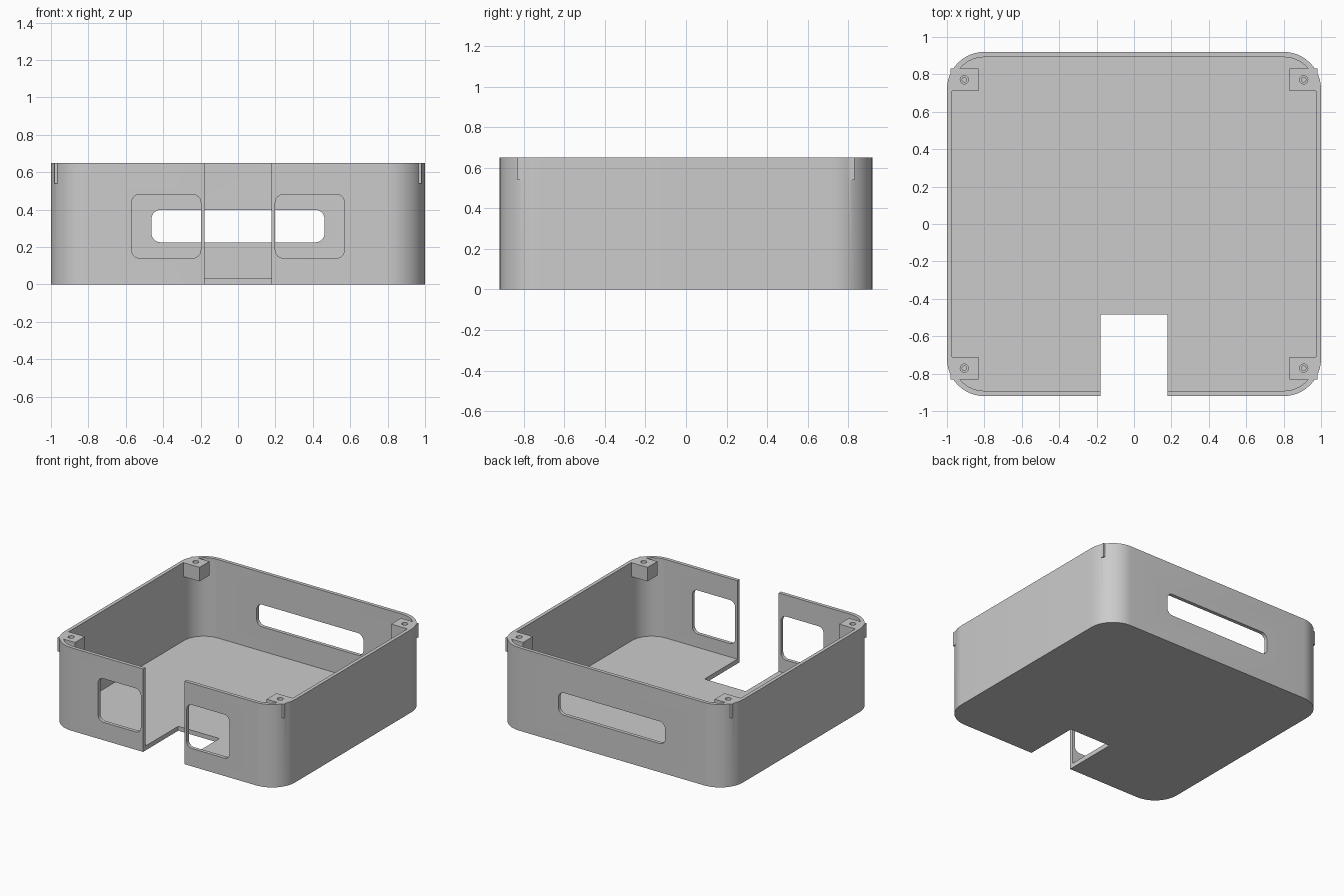
import bpy
import bmesh
from math import sin, cos, pi, radians
from mathutils import Matrix, Vector

cube = bpy.data.objects.get("Cube")
if cube:
    bpy.data.objects.remove(cube, do_unlink=True)

grey = bpy.data.materials.new("light_grey")
grey.use_nodes = True
grey.diffuse_color = (0.6, 0.6, 0.6, 1)
grey.node_tree.nodes["Principled BSDF"].inputs["Base Color"].default_value = (0.6, 0.6, 0.6, 1)

HX, HY, HEIGHT = 1.0, 0.92, 0.65
WALL, FLOOR, RADIUS = 0.028, 0.035, 0.2


def rounded_rect(hx, hy, r, steps=12):
    """Counter-clockwise outline centred on the origin."""
    if r == 0:
        return [(hx, hy), (-hx, hy), (-hx, -hy), (hx, -hy)]
    points = []
    corners = [(1, 1), (-1, 1), (-1, -1), (1, -1)]
    for quarter, (sx, sy) in enumerate(corners):
        for i in range(steps + 1):
            a = (quarter + i / steps) * pi / 2
            points.append((sx * (hx - r) + r * cos(a), sy * (hy - r) + r * sin(a)))
    return points


def prism(name, outline, depth, origin, upright=False):
    """Extrude an outline along z, or along -y when upright."""
    bm = bmesh.new()
    face = bm.faces.new([bm.verts.new((x, y, 0)) for x, y in outline])
    top = bmesh.ops.extrude_face_region(bm, geom=[face])["geom"]
    verts = [v for v in top if isinstance(v, bmesh.types.BMVert)]
    bmesh.ops.translate(bm, vec=(0, 0, depth), verts=verts)
    bmesh.ops.recalc_face_normals(bm, faces=bm.faces)
    if upright:
        bm.transform(Matrix.Rotation(pi / 2, 4, "X"))
    bm.transform(Matrix.Translation(Vector(origin)))
    mesh = bpy.data.meshes.new(name)
    bm.to_mesh(mesh)
    bm.free()
    mesh.materials.append(grey)
    obj = bpy.data.objects.new(name, mesh)
    bpy.context.collection.objects.link(obj)
    return obj


def combine(target, tool, operation):
    """Apply a boolean and discard the tool."""
    tool.hide_render = True
    mod = target.modifiers.new("boolean", "BOOLEAN")
    mod.object = tool
    mod.operation = operation
    mod.solver = "EXACT"
    bpy.context.view_layer.objects.active = target
    bpy.ops.object.modifier_apply(modifier=mod.name)
    bpy.data.objects.remove(tool, do_unlink=True)


# Open tray with rounded corners
case = prism("enclosure", rounded_rect(HX, HY, RADIUS), HEIGHT, (0, 0, 0))
cavity = prism("cavity", rounded_rect(HX - WALL, HY - WALL, RADIUS - WALL), HEIGHT, (0, 0, FLOOR))
combine(case, cavity, "DIFFERENCE")

# Screw blocks that slightly pierce the corners, with stepped blind holes
for sx in (-1, 1):
    for sy in (-1, 1):
        block = prism("screw_block", rounded_rect(0.075, 0.061, 0), 0.11,
                      (sx * 0.906, sy * 0.771, HEIGHT - 0.11))
        combine(case, block, "UNION")
        for r, depth in ((0.022, 0.04), (0.012, 0.09)):
            circle = [(r * cos(i * pi / 12), r * sin(i * pi / 12)) for i in range(24)]
            hole = prism("screw_hole", circle, depth + 0.1,
                         (sx * 0.907, sy * 0.771, HEIGHT - depth))
            combine(case, hole, "DIFFERENCE")

# Full-height notch through the front wall and floor
notch = prism("front_notch", rounded_rect(0.179, 0.3, 0), 1, (0, -0.785, -0.1))
combine(case, notch, "DIFFERENCE")

# Two front windows beside the notch
for sx in (-1, 1):
    window = prism("front_window", rounded_rect(0.185, 0.171, 0.045, 8), 0.3,
                   (sx * 0.384, -0.8, 0.311), True)
    combine(case, window, "DIFFERENCE")

# Long rounded opening in the back wall
opening = prism("back_opening", rounded_rect(0.463, 0.087, 0.05, 8), 0.3,
                (0, 1.1, 0.312), True)
combine(case, opening, "DIFFERENCE")

# Smooth curved corners, crisp edges elsewhere
bpy.ops.object.select_all(action="DESELECT")
case.select_set(True)
bpy.context.view_layer.objects.active = case
bpy.ops.object.shade_smooth_by_angle(angle=radians(30))
